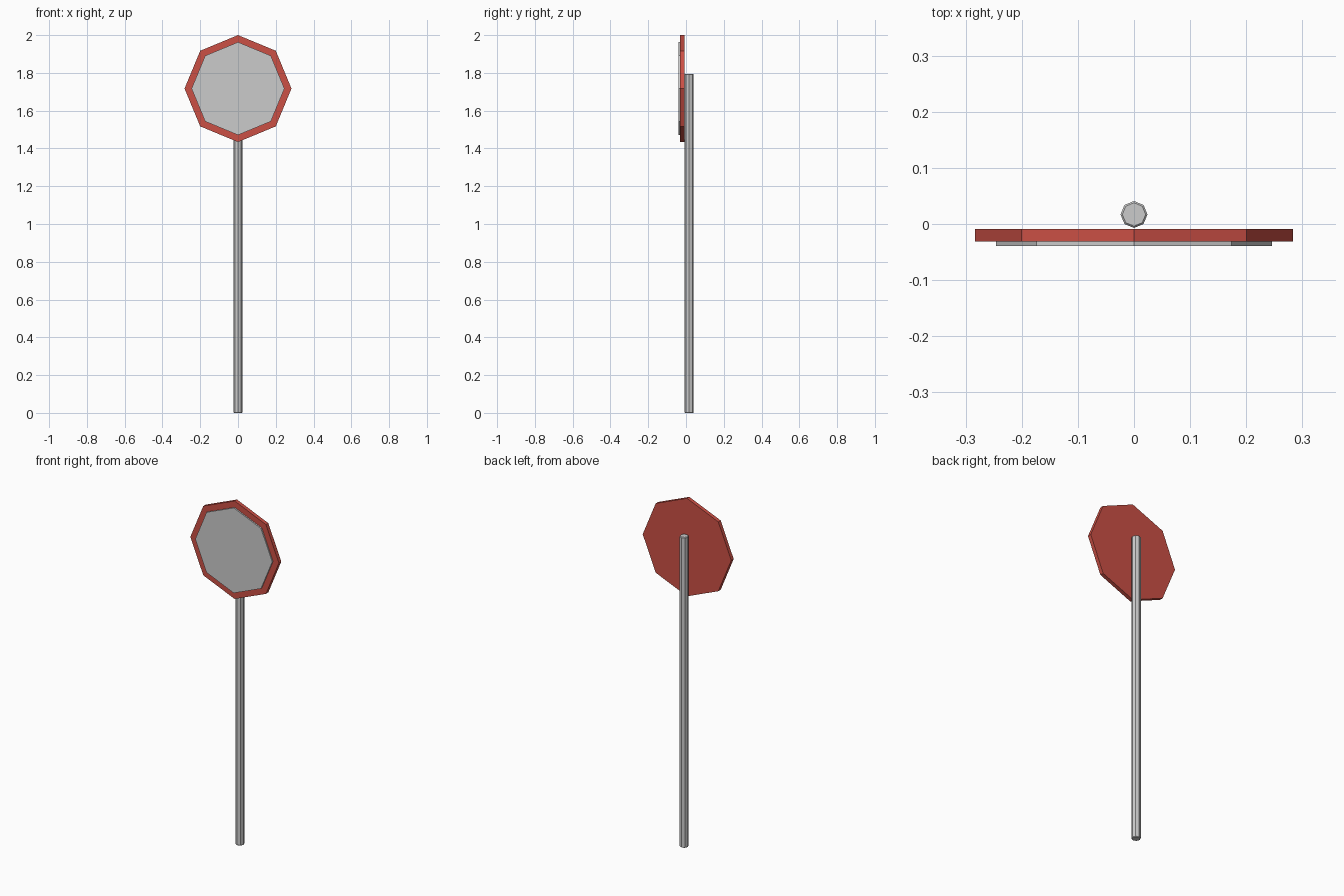
import bpy
from math import pi

if "Cube" in bpy.data.objects:
    bpy.data.objects.remove(bpy.data.objects["Cube"])

CENTER_Z = 1.717


def material(name, color):
    m = bpy.data.materials.new(name)
    m.diffuse_color = color
    m.use_nodes = True
    m.node_tree.nodes["Principled BSDF"].inputs["Base Color"].default_value = m.diffuse_color
    return m


def octagon(name, radius, depth, location, upright=True, mat=None):
    bpy.ops.mesh.primitive_cylinder_add(
        vertices=8, radius=radius, depth=depth, location=location,
        rotation=(0, 0, 0) if upright else (pi / 2, 0, 0))
    ob = bpy.context.object
    ob.name = name
    if mat:
        ob.data.materials.append(mat)
    return ob


red = material("red_paint", (0.6, 0.08, 0.06, 1))

# Red backing plate and raised grey front panel
octagon("sign_plate", 0.283, 0.022, (0, -0.020, CENTER_Z), False, red)
octagon("front_panel", 0.246, 0.008, (0, -0.035, CENTER_Z), False)

# Post behind the plate, with slightly chamfered ends
post = octagon("post", 0.024, 1.794, (0, 0.017, 0.897))
bevel = post.modifiers.new("end_chamfer", 'BEVEL')
bevel.width = 0.003
bevel.segments = 1
bevel.limit_method = 'ANGLE'
bevel.angle_limit = pi / 3
